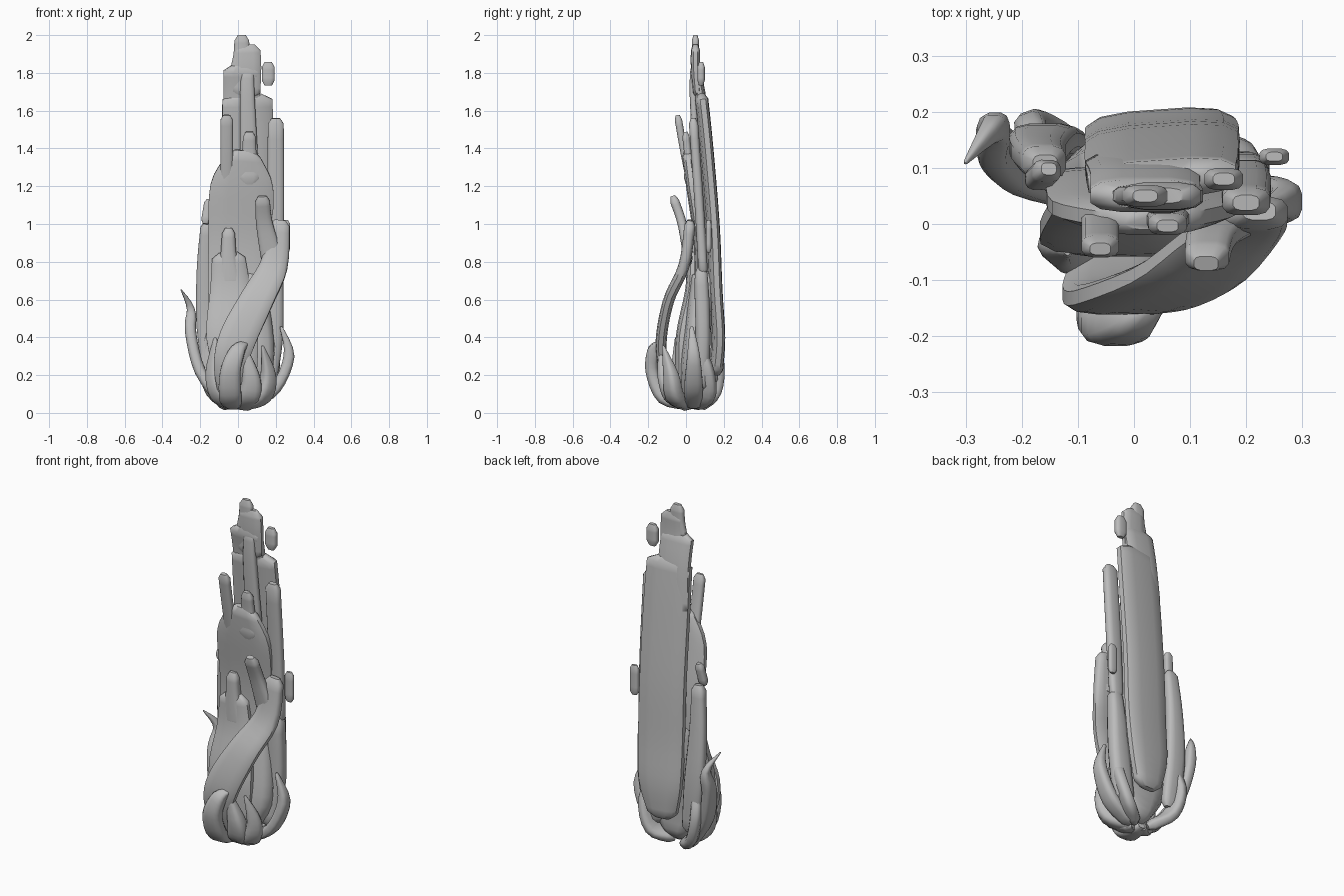
import bpy
import bmesh
import math
from mathutils import Vector

old = bpy.data.objects.get("Cube")
if old:
    bpy.data.objects.remove(old, do_unlink=True)

grey = bpy.data.materials.new("plain grey")
grey.use_nodes = True
colour = (0.5, 0.5, 0.5, 1)
grey.diffuse_color = colour
grey.node_tree.nodes["Principled BSDF"].inputs["Base Color"].default_value = colour

UNIT = 0.01   # paths are written in hundredths
SIDES = 12
STEPS = 4


def blend(a, b, c, d, t):
    """Smooth curve through b and c."""
    return 0.5 * (2 * b + (c - a) * t + (2 * a - 5 * b + 4 * c - d) * t * t
                  + (3 * b - a - 3 * c + d) * t ** 3)


def smooth_path(points):
    knots = [Vector(p) for p in points]
    knots = [knots[0]] + knots + [knots[-1]]
    path = []
    for i in range(len(points) - 1):
        for s in range(STEPS):
            path.append(blend(*knots[i:i + 4], s / STEPS))
    path.append(knots[-1])
    return path


def rounded(value):
    """Push a cosine or sine towards a rounded rectangle."""
    return math.copysign(abs(value) ** 0.65, value)


def strand(name, points, thick, turn=0):
    """Flattened strand through (x, y, z, half width); turn aims its width."""
    path = smooth_path(points)
    across = Vector((math.cos(math.radians(turn)), math.sin(math.radians(turn)), 0))
    frames = []
    for i, p in enumerate(path):
        ahead = path[min(i + 1, len(path) - 1)].to_3d()
        behind = path[max(i - 1, 0)].to_3d()
        tangent = (ahead - behind).normalized()
        normal = across.cross(tangent).normalized()
        side = tangent.cross(normal)
        frames.append((p.to_3d(), p[3], tangent, side, normal, 1))
    # chamfered ends
    for index, sign in ((0, -1), (-1, 1)):
        c, w, t, s, n, _ = frames[index]
        cap = (c + t * sign * min(w * 0.8, 3), w, t, s, n, 0.55)
        frames.insert(0 if sign < 0 else len(frames), cap)

    bm = bmesh.new()
    rings = []
    for c, w, t, s, n, scale in frames:
        depth = min(thick, w * 0.85) * scale
        ring = []
        for k in range(SIDES):
            a = math.tau * (k + 0.5) / SIDES
            offset = s * rounded(math.cos(a)) * w * scale + n * rounded(math.sin(a)) * depth
            ring.append(bm.verts.new((c + offset) * UNIT))
        rings.append(ring)
    for low, high in zip(rings, rings[1:]):
        for k in range(SIDES):
            j = (k + 1) % SIDES
            bm.faces.new((low[k], low[j], high[j], high[k]))
    bm.faces.new(rings[0])
    bm.faces.new(rings[-1])
    bmesh.ops.recalc_face_normals(bm, faces=bm.faces)
    mesh = bpy.data.meshes.new(name)
    bm.to_mesh(mesh)
    bm.free()
    mesh.materials.append(grey)
    obj = bpy.data.objects.new(name, mesh)
    bpy.context.collection.objects.link(obj)
    bpy.ops.object.select_all(action='DESELECT')
    obj.select_set(True)
    bpy.context.view_layer.objects.active = obj
    bpy.ops.object.shade_smooth_by_angle(angle=math.radians(50))


# Tall back layer, stepped towards the peak
strand("back_slab", [(4, 16, 23, 9), (4.5, 17, 40, 13), (5, 15.5, 65, 14), (5, 14, 100, 14),
                     (5, 10.5, 142, 14), (5, 8, 166, 13.5)], thick=3.5, turn=4)
strand("upper_slab", [(2, 10, 142, 11), (2, 8, 165, 10), (2, 5, 181, 10)], thick=3)
strand("crown_slab", [(4, 6, 170, 8), (5, 5, 183, 7.5), (5, 5, 192, 7)], thick=2.5)
strand("peak", [(2, 5, 183, 6), (2, 5, 190, 4.5), (2, 5, 197, 4)], thick=2)
strand("back_rib", [(6, 6, 130, 5), (5, 4, 165, 4), (5, 4, 179, 3.5)], thick=2)
strand("right_bar", [(20, 9, 76, 4), (20, 7, 110, 4.5), (20, 4, 153, 4.3)], thick=2.5)

# Middle layer with two fingers
strand("middle_slab", [(2, 4, 30, 14), (1, 7, 60, 17), (1, 7, 90, 17),
                       (2, 3, 120, 17), (3, 1, 136, 9)], thick=3)
strand("left_finger", [(-6, 3, 118, 3.5), (-6, -1, 138, 3.4), (-6, -4, 155, 3.4)], thick=2)
strand("right_finger", [(6, 1, 124, 6), (6, 1, 136, 4), (6, 0, 146, 3.5)], thick=2)

# Side layers
strand("left_slab", [(-13, 14, 18, 5), (-16, 15, 45, 6), (-17, 13, 75, 5),
                     (-16, 11, 98, 4)], thick=3)
strand("right_leaf", [(14, 8, 15, 6), (18, 9, 40, 6), (20, 8, 74, 4)], thick=4)

# Loose floating chips
strand("top_chip", [(16, 8, 176, 3.5), (16, 8, 183, 3.5)], thick=2)
strand("left_chip", [(-17, 8, 102, 2.5), (-15.5, 9.5, 111, 2.5)], thick=2)
strand("right_chip", [(25, 12, 87, 2.7), (25, 12, 100, 2.7)], thick=1.5)

# Core and front layers
strand("core", [(2, 4, 8, 7), (2, 4, 25, 17), (2, 7, 50, 16), (2, 10, 72, 11)], thick=7)
strand("front_layer", [(0, -2, 15, 10), (-3, -2, 40, 14), (-4, 3, 65, 11),
                       (-5, 4, 82, 9)], thick=3.5)
strand("front_finger", [(-4, 3, 68, 7), (-5, 3, 82, 4.5), (-5, 3, 95, 3.5)], thick=3)
strand("sweeping_leaf", [(-3, -6, 8, 7), (-4, -12, 25, 9), (0, -13, 40, 10),
                         (10, -9, 60, 9), (19, -1, 78, 7.5), (22, 2, 99, 5.5)], thick=3)
strand("leaf_finger", [(18, 1, 82, 6), (14, -2, 100, 4.5), (13, -6, 112, 4)], thick=2.5)

# Curling claws around the base
strand("centre_claw", [(-2, 2, 5, 4), (-4, -12, 8, 6), (-4, -18, 22, 5.5),
                       (0, -17, 33, 4), (5, -14, 37, 1)], thick=3.5)
strand("inner_claw", [(3, 0, 5, 5), (6, -8, 9, 6), (7, -11, 18, 5),
                      (4, -13, 32, 2)], thick=4)
strand("left_front_claw", [(-4, 2, 5, 4), (-10, -4, 10, 5), (-13, -4, 22, 4),
                           (-12, -5, 39, 1)], thick=4, turn=-40)
strand("right_front_claw", [(4, 0, 5, 4), (13, -6, 9, 5), (16, -8, 20, 4),
                            (13, -12, 35, 0.8)], thick=4, turn=40)
strand("left_side_claw", [(-8, 6, 5, 4), (-20, 10, 22, 5), (-25, 14, 42, 4.5),
                          (-25, 17, 55, 2.5), (-30, 11, 65, 0.4)], thick=3, turn=90)
strand("right_side_claw", [(8, 4, 5, 4), (20, 4, 13, 5), (27, 4, 30, 3.5),
                           (23, 3, 45, 1)], thick=3, turn=90)
strand("right_back_claw", [(6, 6, 5, 4), (14, 11, 10, 5), (19, 10, 25, 4),
                           (17, 4, 42, 1)], thick=3, turn=70)
strand("left_back_claw", [(-6, 8, 5, 4), (-14, 14, 12, 5), (-18, 16, 28, 4),
                          (-15, 12, 45, 1)], thick=3, turn=-70)
